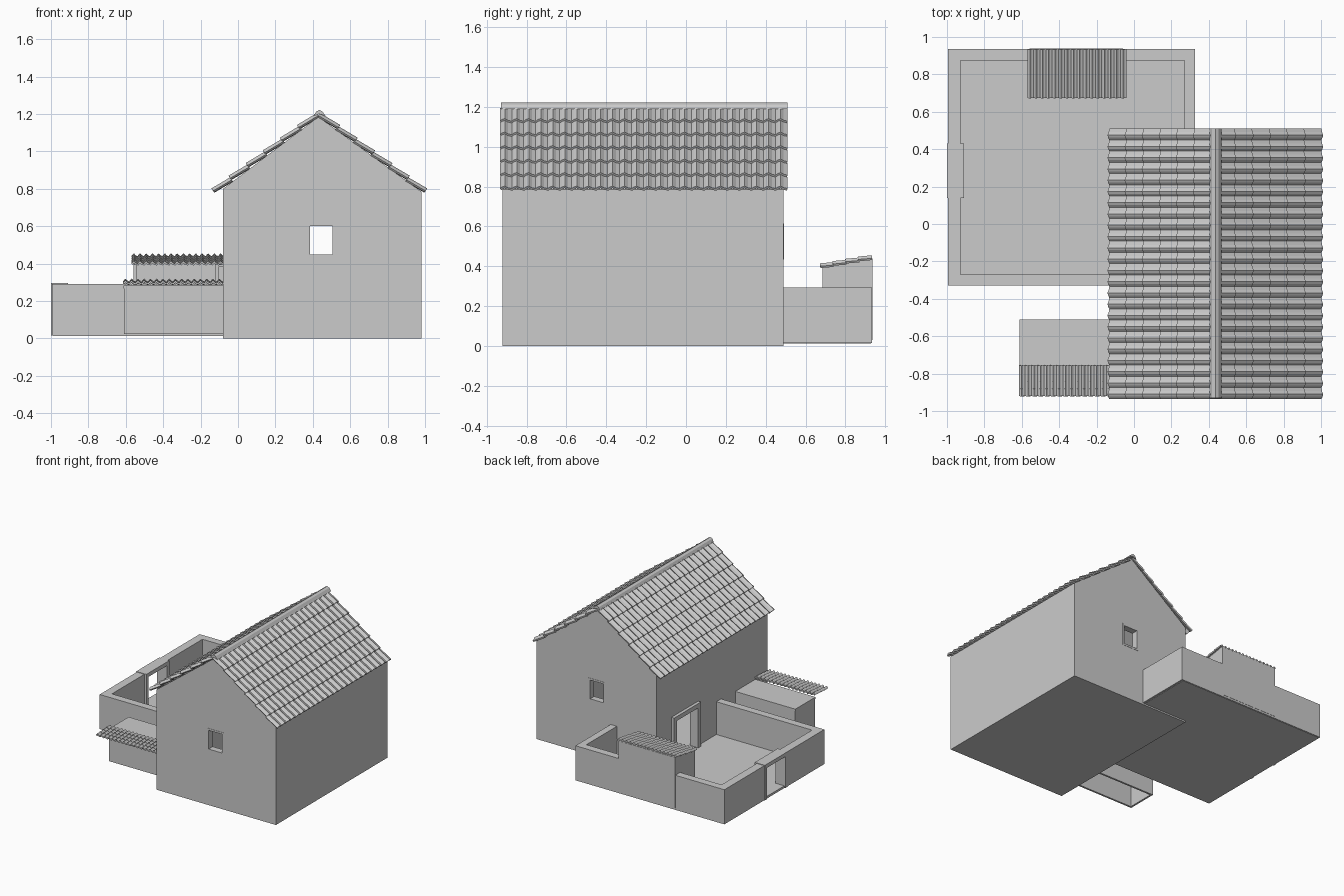
import bpy, bmesh
from mathutils import Vector

if "Cube" in bpy.data.objects:
    bpy.data.objects.remove(bpy.data.objects["Cube"])

grey = bpy.data.materials.new("plain grey")
grey.diffuse_color = (0.6, 0.6, 0.6, 1)
grey.use_nodes = True
grey.node_tree.nodes["Principled BSDF"].inputs["Base Color"].default_value = grey.diffuse_color


def finish(name, bm, fix=True):
    if fix:
        bmesh.ops.recalc_face_normals(bm, faces=bm.faces)
    me = bpy.data.meshes.new(name)
    bm.to_mesh(me)
    bm.free()
    ob = bpy.data.objects.new(name, me)
    bpy.context.collection.objects.link(ob)
    me.materials.append(grey)
    return ob


def prism(name, pts, a, b, axis="y"):
    """Extrude a closed outline along y (points are x,z) or x (points are y,z)."""
    bm = bmesh.new()
    vec = (lambda p, d: (p[0], d, p[1])) if axis == "y" else (lambda p, d: (d, p[0], p[1]))
    lo = [bm.verts.new(vec(p, a)) for p in pts]
    hi = [bm.verts.new(vec(p, b)) for p in pts]
    bm.faces.new(lo)
    bm.faces.new(hi)
    n = len(pts)
    for i in range(n):
        j = (i + 1) % n
        bm.faces.new((lo[i], lo[j], hi[j], hi[i]))
    return finish(name, bm)


def box(name, x0, x1, y0, y1, z0, z1):
    return prism(name, [(x0, z0), (x1, z0), (x1, z1), (x0, z1)], y0, y1)


def cut(target, cutter):
    m = target.modifiers.new("cut", "BOOLEAN")
    m.operation = "DIFFERENCE"
    m.solver = "EXACT"
    m.object = cutter
    bpy.context.view_layer.objects.active = target
    bpy.ops.object.modifier_apply(modifier=m.name)
    bpy.data.objects.remove(cutter)


def tiles(name, origin, across, down, cols, rows, amp, lift, thick):
    """Overlapping rows of wavy tiles, each row raised at its lower edge."""
    o, a, d = Vector(origin), Vector(across), Vector(down)
    n = a.cross(d).normalized()
    flip = n.z < 0
    if flip:
        n = -n
    wave = [(0, 0), (0.2, 0.65), (0.42, 1), (0.68, 0.35)]
    prof = [((c + t) / cols, h) for c in range(cols) for t, h in wave] + [(1, 0)]
    bm = bmesh.new()
    for r in range(rows):
        top, low = [], []
        for t, h in prof:
            base = o + a * t + n * (h * amp)
            top.append(bm.verts.new(base + d * (r / rows)))
            low.append(bm.verts.new(base + d * ((r + 1.08) / (rows + 0.08)) + n * lift))
        for i in range(len(prof) - 1):
            f = (top[i], top[i + 1], low[i + 1], low[i])
            bm.faces.new(f[::-1] if flip else f)
    ob = finish(name, bm, False)
    s = ob.modifiers.new("thickness", "SOLIDIFY")
    s.thickness = thick
    s.offset = -1
    return ob


# House shell with hollow inside, aligned gable windows and a side door
house = prism("house_walls", [(-0.08, 0), (0.98, 0), (0.98, 0.785), (0.43, 1.185), (-0.08, 0.80)],
              -0.92, 0.49)
cut(house, prism("cavity", [(-0.03, 0.03), (0.93, 0.03), (0.93, 0.785), (0.43, 1.15), (-0.03, 0.80)],
                 -0.87, 0.44))
cut(house, box("window_cut", 0.37, 0.52, -1.1, 0.7, 0.435, 0.615))
cut(house, box("door_cut", -0.2, 0.0, -0.01, 0.27, 0.031, 0.355))


# Window frames
for label, y0, y1 in (("front", -0.922, -0.87), ("back", 0.44, 0.492)):
    for part, b in (("left", (0.37, 0.385, 0.435, 0.615)), ("right", (0.505, 0.52, 0.435, 0.615)),
                    ("sill", (0.385, 0.505, 0.435, 0.45)), ("head", (0.385, 0.505, 0.60, 0.615))):
        box(f"{label}_window_{part}", b[0], b[1], y0, y1, b[2], b[3])


def door_frame(name, x0, x1, y0, y1, z0, z1, w):
    box(name + "_jamb_a", x0, x1, y0, y0 + w, z0, z1)
    box(name + "_jamb_b", x0, x1, y1 - w, y1, z0, z1)
    box(name + "_lintel", x0, x1, y0 + w, y1 - w, z1 - w, z1)


door_frame("house_door", -0.105, -0.03, -0.04, 0.30, 0.02, 0.385, 0.035)

# Main roof tiles and ridge cap
tiles("roof_tiles_left", (0.43, -0.935, 1.192), (0, 1.445, 0), (-0.555, 0, -0.412), 24, 6, 0.016, 0.012, 0.012)
tiles("roof_tiles_right", (0.43, -0.935, 1.192), (0, 1.445, 0), (0.565, 0, -0.412), 24, 6, 0.016, 0.012, 0.012)
for i in range(8):
    y = -0.93 + i * 0.18
    prism(f"ridge_cap_{i}", [(0.405, 1.19), (0.418, 1.213), (0.435, 1.222), (0.452, 1.213), (0.468, 1.19),
                             (0.435, 1.20)], y, min(y + 0.18, 0.51))

# Courtyard floor and walls
box("courtyard_floor", -0.99, 0.31, -0.325, 0.93, 0.012, 0.03)
Z0, Z1 = 0.015, 0.292
box("courtyard_front_wall", -0.995, -0.08, -0.33, -0.27, Z0, Z1)
box("courtyard_back_wall", -0.995, 0.325, 0.875, 0.935, Z0, Z1)
box("courtyard_right_wall", 0.27, 0.325, 0.49, 0.875, Z0, Z1)
box("courtyard_left_wall_a", -0.995, -0.928, -0.27, 0.15, Z0, Z1)
box("courtyard_left_wall_b", -0.995, -0.928, 0.42, 0.875, Z0, Z1)
door_frame("courtyard_gate", -1.0, -0.91, 0.14, 0.43, Z0, 0.296, 0.03)

# Small shed against the back wall, open to the yard
side = [(0.685, 0.03), (0.93, 0.03), (0.93, 0.435), (0.685, 0.395)]
prism("shed_left_wall", side, -0.56, -0.54, "x")
prism("shed_right_wall", side, -0.12, -0.06, "x")
box("shed_back_wall", -0.56, -0.06, 0.90, 0.937, 0.03, 0.434)
tiles("shed_roof_tiles", (-0.57, 0.935, 0.44), (0.53, 0, 0), (0, -0.26, -0.046), 16, 4, 0.015, 0.006, 0.01)

# Lean-to bin on the left side of the house, with tiled awning
box("bin_front_wall", -0.61, -0.08, -0.76, -0.745, 0.025, 0.28)
box("bin_left_wall", -0.61, -0.595, -0.745, -0.525, 0.025, 0.28)
box("bin_back_wall", -0.61, -0.08, -0.525, -0.51, 0.025, 0.28)
box("bin_lid", -0.612, -0.08, -0.765, -0.51, 0.268, 0.283)
tiles("bin_awning_tiles", (-0.615, -0.755, 0.303), (0.535, 0, 0), (0, -0.165, -0.012), 16, 4, 0.015, 0.005, 0.01)
